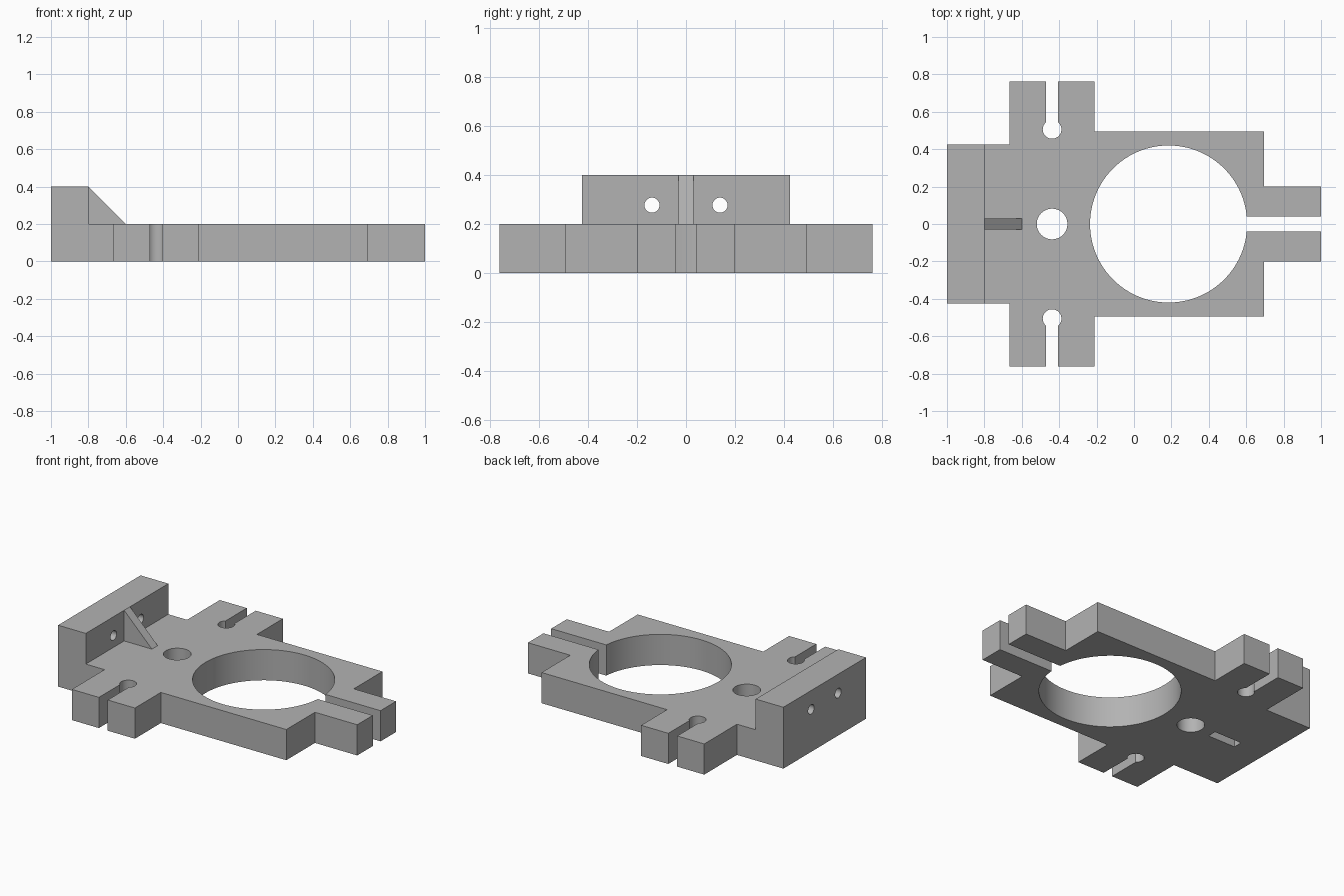
import bpy
import bmesh
from mathutils import Matrix, Vector

cube = bpy.data.objects.get("Cube")
if cube:
    bpy.data.objects.remove(cube, do_unlink=True)

GREY = (0.45, 0.45, 0.45, 1.0)
grey = bpy.data.materials.new("mid grey")
grey.use_nodes = True
grey.diffuse_color = GREY
grey.node_tree.nodes["Principled BSDF"].inputs["Base Color"].default_value = GREY


def to_object(name, bm):
    bmesh.ops.recalc_face_normals(bm, faces=bm.faces)
    mesh = bpy.data.meshes.new(name)
    bm.to_mesh(mesh)
    bm.free()
    mesh.materials.append(grey)
    obj = bpy.data.objects.new(name, mesh)
    bpy.context.collection.objects.link(obj)
    return obj


def prism(name, points, sweep):
    """Extrude a closed outline of 3D points along a vector."""
    bm = bmesh.new()
    face = bm.faces.new([bm.verts.new(p) for p in points])
    new = bmesh.ops.extrude_face_region(bm, geom=[face])["geom"]
    verts = [g for g in new if isinstance(g, bmesh.types.BMVert)]
    bmesh.ops.translate(bm, verts=verts, vec=Vector(sweep))
    return to_object(name, bm)


def box(name, x0, x1, y0, y1, z0, z1):
    return prism(name, [(x0, y0, z0), (x1, y0, z0), (x1, y1, z0), (x0, y1, z0)],
                 (0, 0, z1 - z0))


def cylinder(name, centre, radius, segments, axis="Z"):
    bm = bmesh.new()
    turn = Matrix.Rotation(1.5707963, 4, "Y") if axis == "X" else Matrix()
    bmesh.ops.create_cone(bm, cap_ends=True, segments=segments, radius1=radius,
                          radius2=radius, depth=0.9,
                          matrix=Matrix.Translation(centre) @ turn)
    return to_object(name, bm)


def combine(target, tool, operation):
    """Apply a boolean and remove the tool object."""
    mod = target.modifiers.new("bool", "BOOLEAN")
    mod.operation, mod.object, mod.solver = operation, tool, "EXACT"
    with bpy.context.temp_override(object=target, active_object=target):
        bpy.ops.object.modifier_apply(modifier=mod.name)
    bpy.data.objects.remove(tool, do_unlink=True)


# Base plate outline: half profile mirrored across y = 0
T = 0.2
half = [(-1, 0.425), (-0.665, 0.425), (-0.665, 0.762), (-0.21, 0.762),
        (-0.21, 0.495), (0.695, 0.495), (0.695, 0.2), (1, 0.2)]
outline = half + [(x, -y) for x, y in reversed(half)]
plate = prism("base_plate", [(x, y, 0) for x, y in outline], (0, 0, T))

# Raised mounting wall
combine(plate, box("wall", -1, -0.8, -0.425, 0.425, 0, 0.4), "UNION")

# Main bore with clamp slit, locating hole and rib pocket
combine(plate, cylinder("bore", (0.185, 0, 0), 0.42, 96), "DIFFERENCE")
combine(plate, box("slit", 0.4, 1.2, -0.04, 0.04, -0.2, 0.5), "DIFFERENCE")
combine(plate, cylinder("hole", (-0.438, 0, 0), 0.082, 48), "DIFFERENCE")
combine(plate, box("pocket", -0.8, -0.6, -0.03, 0.03, -0.2, 0.3), "DIFFERENCE")

# Keyhole slots in the ears and bolt holes through the wall
for s in (-1, 1):
    combine(plate, cylinder("key", (-0.438, s * 0.506, 0), 0.05, 40), "DIFFERENCE")
    y0, y1 = sorted((s * 0.506, s * 0.9))
    combine(plate, box("slot", -0.47, -0.406, y0, y1, -0.2, 0.5), "DIFFERENCE")
    combine(plate, cylinder("bolt", (-0.9, s * 0.139, 0.277), 0.031, 32, "X"),
            "DIFFERENCE")

# Triangular rib bracing the wall
rib = prism("support_rib", [(-0.8, -0.03, T), (-0.6, -0.03, T), (-0.8, -0.03, 0.4)],
            (0, 0.06, 0))

# Smooth the bores, keep machined edges sharp
bpy.ops.object.select_all(action="DESELECT")
plate.select_set(True)
bpy.context.view_layer.objects.active = plate
bpy.ops.object.shade_smooth_by_angle(angle=0.5)
